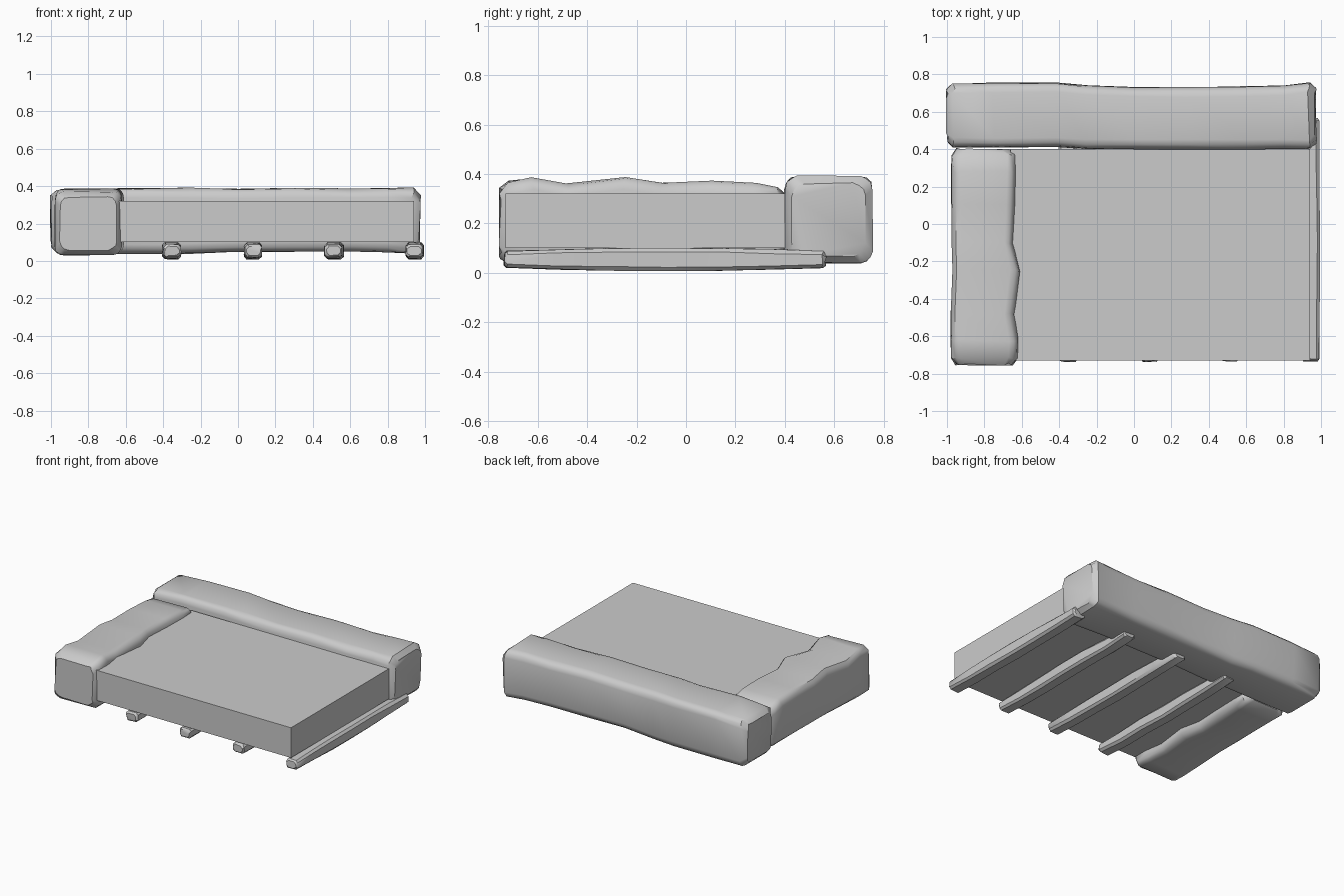
import bpy, bmesh, math, random
from mathutils import Vector

random.seed(4)
cube = bpy.data.objects.get("Cube")
if cube:
    bpy.data.objects.remove(cube)

# One plain grey for every part
GREY = (0.6, 0.6, 0.6, 1)
grey = bpy.data.materials.new("plain grey")
grey.use_nodes = True
grey.diffuse_color = GREY
grey.node_tree.nodes["Principled BSDF"].inputs["Base Color"].default_value = GREY


def add_object(name, bm):
    bmesh.ops.recalc_face_normals(bm, faces=bm.faces)
    mesh = bpy.data.meshes.new(name)
    bm.to_mesh(mesh)
    bm.free()
    mesh.materials.append(grey)
    obj = bpy.data.objects.new(name, mesh)
    bpy.context.collection.objects.link(obj)
    return obj


def smooth(obj, degrees):
    bpy.ops.object.select_all(action='DESELECT')
    obj.select_set(True)
    bpy.context.view_layer.objects.active = obj
    bpy.ops.object.shade_smooth_by_angle(angle=math.radians(degrees))


def rounded_ring(lo, hi, bottom, top, radius, steps):
    """Cross-section with rounded corners."""
    points = []
    corners = ((hi, top, -1, -1), (lo, top, 1, -1), (lo, bottom, 1, 1), (hi, bottom, -1, 1))
    for quarter, (u, v, du, dv) in enumerate(corners):
        for i in range(steps + 1):
            a = math.pi / 2 * (quarter + i / steps)
            points.append((u + radius * (du + math.cos(a)), v + radius * (dv + math.sin(a))))
    return points


def loft(name, rows, along_x, radius, steps, wobble, cap, angle):
    """Loft rows of (distance, side low, side high, bottom, top) into a rough beam."""
    bm = bmesh.new()
    first, last = rows[0], rows[-1]
    # rounded ends: a shrunken copy of each end row, with the full row pulled in
    full = [(first[0] + cap, *first[1:])] + rows[1:-1] + [(last[0] - cap, *last[1:])]

    def shrunk(row):
        t, lo, hi, bottom, top = row
        return (t, lo + cap * .8, hi - cap * .8, bottom + cap * .8, top - cap * .8)

    rings = []
    for row in [shrunk(first)] + full + [shrunk(last)]:
        t, *box = row
        ring = []
        for u, v in rounded_ring(*box, radius, steps):
            s = t + random.uniform(-wobble, wobble)
            u += random.uniform(-wobble, wobble) * .4
            v += random.uniform(-wobble, wobble) * .4
            ring.append(bm.verts.new(Vector((s, u, v) if along_x else (u, s, v))))
        rings.append(ring)
    for a, b in zip(rings, rings[1:]):
        for i in range(len(a)):
            j = (i + 1) % len(a)
            bm.faces.new((a[i], a[j], b[j], b[i]))
    bm.faces.new(rings[0])
    bm.faces.new(rings[-1])
    smooth(add_object(name, bm), angle)


# Flat slab
bm = bmesh.new()
bmesh.ops.create_cube(bm, size=1)
bmesh.ops.scale(bm, verts=bm.verts, vec=(1.6, 1.13, .22))
bmesh.ops.translate(bm, verts=bm.verts, vec=(.14, -.165, .21))
add_object("slab", bm)

# Rough beam along the back
back_rows = [
    (-1, .41, .75, .04, .38), (-.75, .41, .755, .04, .39), (-.42, .41, .755, .04, .39),
    (-.25, .4, .74, .04, .39), (0, .4, .73, .05, .385), (.3, .4, .73, .05, .39),
    (.6, .4, .735, .05, .385), (.8, .4, .74, .045, .39), (.97, .4, .755, .04, .39),
]
loft("back_beam", back_rows, True, .05, 3, .008, .035, 40)

# Rough beam along the right side
side_rows = [
    (-.75, -.98, -.62, .03, .37), (-.62, -.98, -.62, .03, .385), (-.48, -.98, -.64, .035, .36),
    (-.25, -.97, -.61, .035, .39), (-.1, -.975, -.645, .04, .365), (.1, -.975, -.635, .04, .37),
    (.28, -.975, -.63, .04, .365), (.4, -.975, -.63, .04, .345),
]
loft("side_beam", side_rows, False, .05, 3, .008, .035, 40)

# Slats under the slab
for n in range(4):
    x = -.355 + n * .434
    slat_rows = []
    for i in range(7):
        f = i / 6
        sag = .012 * math.sin(math.pi * f)
        bow = random.uniform(-.006, .006)
        slat_rows.append((-.735 + f * 1.3, x - .047 + bow, x + .047 + bow,
                          .02 - sag, .088 + sag))
    loft("slat_" + str(n + 1), slat_rows, False, .015, 1, .005, .012, 35)
